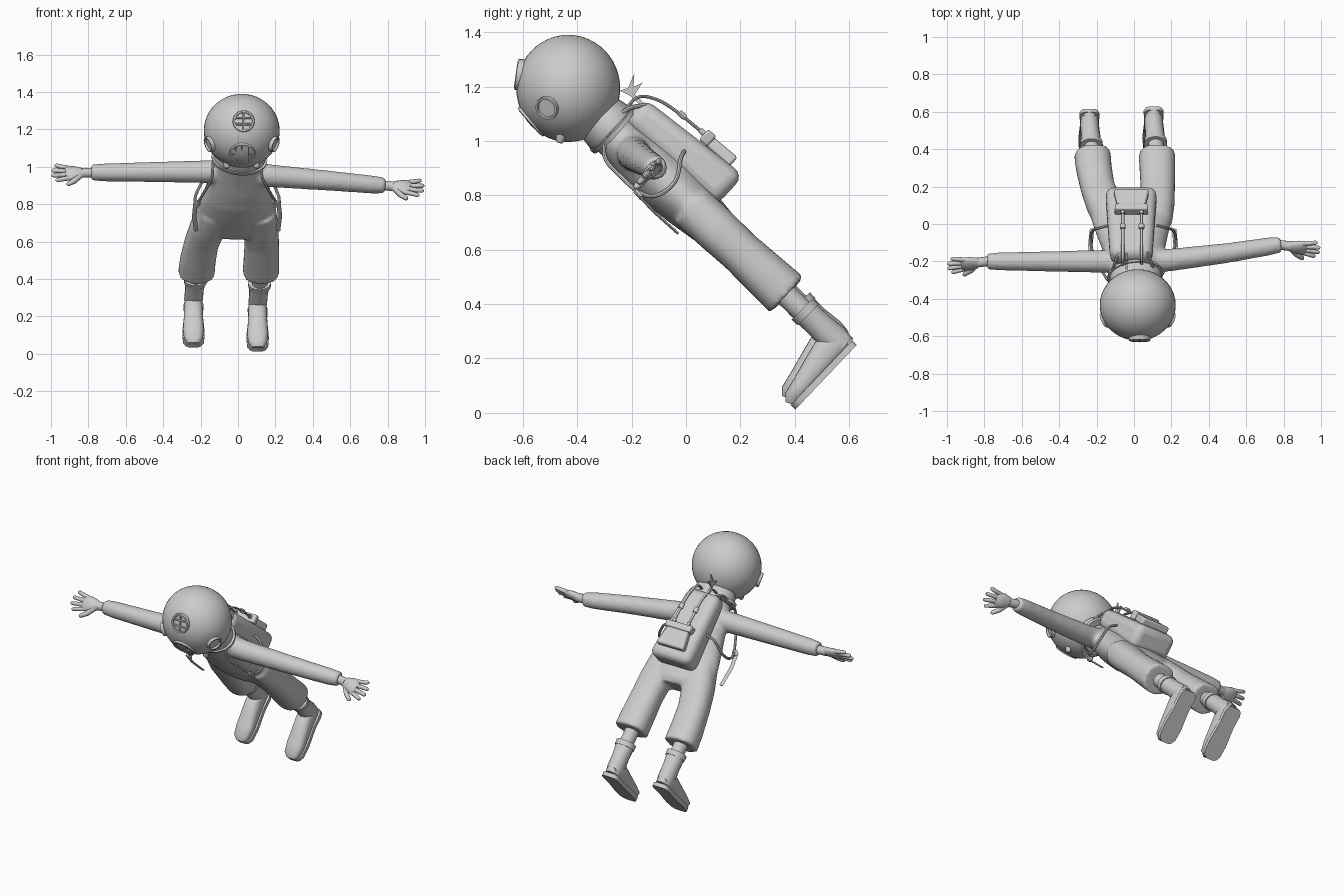
import bpy, bmesh, math
from mathutils import Vector as V

if "Cube" in bpy.data.objects:
    bpy.data.objects.remove(bpy.data.objects["Cube"])

grey = bpy.data.materials.new("plain_grey")
grey.diffuse_color = (0.6, 0.6, 0.6, 1)
grey.use_nodes = True
grey.node_tree.nodes["Principled BSDF"].inputs["Base Color"].default_value = grey.diffuse_color

# Tilted body frame: x sideways, t down the body, s towards the back
DOWN, BACK, NECK = V((0, .735, -.68)), V((0, .68, .735)), V((0, -.28, 1.05))
X = V((1, 0, 0))


def B(x, t, s):
    return NECK + X * x + DOWN * t + BACK * s


def tube(bm, pts, radii, ref=X, n=16, power=1.0):
    """Closed loft along pts; a list gives radii per ring, a tuple is (along ref, across)."""
    pts = [V(p) for p in pts]
    rings = []
    for i, p in enumerate(pts):
        tan = (pts[min(i + 1, len(pts) - 1)] - pts[max(i - 1, 0)]).normalized()
        u = (V(ref) - tan * tan.dot(V(ref))).normalized()
        w = tan.cross(u)
        r = radii[i] if isinstance(radii, list) else radii
        a, b = r if isinstance(r, tuple) else (r, r)
        ring = []
        for k in range(n):
            c, s = math.cos(2 * math.pi * k / n), math.sin(2 * math.pi * k / n)
            c = math.copysign(abs(c) ** power, c)
            s = math.copysign(abs(s) ** power, s)
            ring.append(bm.verts.new(p + u * a * c + w * b * s))
        rings.append(ring)
    for r0, r1 in zip(rings, rings[1:]):
        for k in range(n):
            bm.faces.new((r0[k], r0[(k + 1) % n], r1[(k + 1) % n], r1[k]))
    bm.faces.new(rings[0][::-1])
    bm.faces.new(rings[-1])


def finish(bm, name, bevel=0, angle=40):
    bmesh.ops.recalc_face_normals(bm, faces=bm.faces)
    me = bpy.data.meshes.new(name)
    bm.to_mesh(me)
    bm.free()
    ob = bpy.data.objects.new(name, me)
    bpy.context.collection.objects.link(ob)
    me.materials.append(grey)
    bpy.ops.object.select_all(action='DESELECT')
    ob.select_set(True)
    bpy.context.view_layer.objects.active = ob
    if bevel:
        m = ob.modifiers.new("bevel", 'BEVEL')
        m.width, m.segments = bevel, 4
    bpy.ops.object.shade_smooth_by_angle(angle=math.radians(angle))
    return ob


def part(name, pts, radii, **kw):
    bm = bmesh.new()
    tube(bm, pts, radii, **kw)
    return finish(bm, name)


def smooth_path(pts, steps=5):
    """Catmull-Rom through the points."""
    p = [V(q) for q in pts]
    p = [p[0] * 2 - p[1]] + p + [p[-1] * 2 - p[-2]]
    out = []
    for a, b, c, d in zip(p, p[1:], p[2:], p[3:]):
        for i in range(steps):
            f = i / steps
            out.append(.5 * (2 * b + (c - a) * f + (2 * a - 5 * b + 4 * c - d) * f * f
                             + (3 * b - a - 3 * c + d) * f ** 3))
    return out + [p[-2]]


def box(name, cx, hx_top, hx_low, t0, t1, s0, s1_top, s1, bevel):
    bm = bmesh.new()
    v = []
    for t, hx, sb in ((t0, hx_top, s1_top), (t1, hx_low, s1)):
        v.append([bm.verts.new(B(cx + x, t, s))
                  for x, s in ((-hx, s0), (hx, s0), (hx, sb), (-hx, sb))])
    bm.faces.new(v[0])
    bm.faces.new(v[1][::-1])
    for k in range(4):
        bm.faces.new((v[0][k], v[1][k], v[1][(k + 1) % 4], v[0][(k + 1) % 4]))
    return finish(bm, name, bevel)


# Suit: torso, trouser legs and sleeves fused into one skin
bm = bmesh.new()
torso = [(-.01, .10, .085), (.05, .125, .088), (.12, .145, .094), (.2, .165, .103), (.3, .188, .108),
         (.4, .21, .1), (.48, .222, .09), (.54, .215, .082), (.57, .19, .065)]
tube(bm, [B(-.02 * max(0, t - .2) / .37, t, -.008) for t, a, b in torso],
     [(a, b) for t, a, b in torso], n=32)
for c in ((-.115, -.165, -.195, -.215, -.222), (.105, .122, .127, .125, .123)):
    tube(bm, [B(x, t, -.01) for x, t in zip(c, (.42, .55, .66, .8, .893))],
         [(.1, .085), (.096, .084), (.092, .08), (.096, .086), (.098, .09)], n=24, power=.85)
tube(bm, [(-.02, -.2, .975), (-.2, -.2, .974), (-.5, -.2, .972), (-.72, -.2, .97), (-.785, -.2, .97)],
     [.066, .06, .053, .048, .042], ref=BACK, n=20)
tube(bm, [(.02, -.2, .965), (.2, -.192, .95), (.5, -.155, .925), (.72, -.12, .905), (.785, -.11, .9)],
     [.066, .06, .053, .048, .042], ref=BACK, n=20)
suit = finish(bm, "diving_suit", angle=60)
m = suit.modifiers.new("fuse", 'REMESH')
m.mode, m.voxel_size, m.use_smooth_shade = 'VOXEL', .011, True
m = suit.modifiers.new("soften", 'SMOOTH')
m.factor, m.iterations = .5, 4


# Hands: wrist, palm, four fingers and a thumb
def hand(side, wrist, out):
    o, w = V(out).normalized(), V(wrist)
    spread = (BACK - o * o.dot(BACK)).normalized()
    P = lambda a, b: w + o * a + spread * b
    bm = bmesh.new()
    tube(bm, [P(-.04, 0), P(.05, 0)], .026, ref=spread, n=14)
    tube(bm, [P(.03, 0), P(.055, 0), P(.09, 0), P(.125, 0), P(.138, 0)],
         [(.022, .018), (.034, .023), (.046, .024), (.046, .02), (.038, .012)], ref=spread, n=16)
    for b0, b1, a in ((-.034, -.05, .195), (-.011, -.016, .213), (.012, .02, .21), (.034, .056, .19)):
        tube(bm, [P(.11, b0), P((a + .11) / 2, (b0 + b1) / 2), P(a - .008, b1), P(a, b1)],
             [.013, .0125, .011, .005], ref=spread, n=10)
    tube(bm, [P(.06, -.02), P(.095, -.058), P(.13, -.08), P(.137, -.083)],
         [.016, .015, .012, .005], ref=spread, n=10)
    finish(bm, side + "_hand", angle=50)


hand("left", (-.787, -.2, .968), (-1, -.13, -.01))
hand("right", (.785, -.112, .9), (1, -.14, -.08))

# Shins and boots
for side, x, dy, dz in (("left", -.238, -.012, .022), ("right", .105, 0, 0)):
    Q = lambda y, z, k=0: V((x + k, y + dy, z + dz))
    part(side + "_shin", [Q(.34, .46, .012), Q(.46, .345, .012)], .042)
    part(side + "_boot_cuff", [Q(.428, .382, .01), Q(.45, .36, .01)], [(.062, .056), (.06, .054)], n=20)
    part(side + "_boot_shaft", [Q(.436, .374, .01), Q(.49, .322, .005), Q(.545, .27), Q(.575, .24)],
         [(.057, .05), (.05, .05), (.05, .056), (.045, .05)], n=20)
    heel, toe, up = Q(.628, .25), Q(.402, .012), V((0, -.725, .689))
    F = lambda f, h: heel.lerp(toe, f) + up * h
    foot = [(.03, .034, .03), (.1, .048, .048), (.3, .05, .055), (.5, .052, .047),
            (.75, .056, .037), (.92, .05, .031), (.99, .03, .02)]
    part(side + "_boot_foot", [F(f, h + .008) for f, a, h in foot], [(a, h) for f, a, h in foot],
         n=24, power=.8)
    # Sole plate
    bm = bmesh.new()
    half = [(0, .028), (.03, .044), (.1, .053), (.35, .05), (.7, .06), (.9, .056), (.97, .042), (1, .024)]
    edge = [(f, a) for f, a in half] + [(f, -a) for f, a in reversed(half)]
    face = bm.faces.new([bm.verts.new(F(f, 0) + X * a) for f, a in edge])
    ex = bmesh.ops.extrude_face_region(bm, geom=[face], use_keep_orig=True)
    bmesh.ops.translate(bm, vec=up * .024, verts=[v for v in ex["geom"] if isinstance(v, bmesh.types.BMVert)])
    finish(bm, side + "_boot_sole")

# Helmet dome and neck collar
HC = V((.02, -.433, 1.193))
bm = bmesh.new()
bmesh.ops.create_uvsphere(bm, u_segments=40, v_segments=24, radius=1)
for v in bm.verts:
    v.co = HC + V((v.co.x * .203, v.co.y * .191, v.co.z * .197))
finish(bm, "helmet_dome", angle=60)
part("neck_collar", [B(.012, -.09, 0), B(.01, -.035, 0), B(.008, .0, 0), B(.008, .014, 0)],
     [(.11, .09), (.128, .1), (.14, .106), (.138, .104)], n=32)
part("collar_flange", [B(.008, .004, 0), B(.006, .022, 0)], [(.15, .112), (.148, .11)], n=32)


# Helmet windows: rim, glass and guard bars
def porthole(name, pos, direction, r, depth, bars=()):
    p, d = V(pos), V(direction).normalized()
    side = (X if abs(d.x) < .7 else V((0, 0, 1)))
    side = (side - d * d.dot(side)).normalized()
    up = d.cross(side)
    bm = bmesh.new()
    tube(bm, [p - d * depth, p - d * .012], r * .95, ref=side, n=24)
    n = 24
    prof = [(r * .95, -depth), (r * 1.05, -.012), (r, 0), (r * .84, 0), (r * .8, -.016)]
    rings = [[bm.verts.new(p + d * h + (side * math.cos(a) + up * math.sin(a)) * q)
              for a in [2 * math.pi * k / n for k in range(n)]] for q, h in prof]
    for r0, r1 in zip(rings, rings[1:]):
        for k in range(n):
            bm.faces.new((r0[k], r0[(k + 1) % n], r1[(k + 1) % n], r1[k]))
    for off, ang in bars:
        a = side * math.cos(ang) + up * math.sin(ang)
        c = p - d * .004 + d.cross(a) * off * r
        h = a * r * .88 * math.sqrt(1 - off * off)
        tube(bm, [c - h, c + h], .006, ref=d, n=8)
    finish(bm, name, angle=35)


H = math.pi / 2
porthole("upper_window", (.03, -.624, 1.245), (0, -.985, .14), .056, .05, ((0, H), (.3, 0), (-.3, 0)))
porthole("front_window", (.022, -.574, 1.067), (0, -.75, -.66), .068, .06,
         ((-.5, H), (0, H), (.5, H), (0, 0)))
porthole("left_window", (-.162, -.515, 1.118), (-.88, -.4, -.33), .042, .04)
porthole("right_window", (.202, -.515, 1.118), (.88, -.4, -.33), .042, .04)
for k, x in enumerate((-.06, .1)):
    part("helmet_bolt_%d" % k, [(x, -.46, 1.03), (x, -.463, 1.0), (x, -.465, .992)], [.018, .016, .009], n=12)

# Backpack with pocket, flap and cords
box("backpack", -.015, .112, .138, .02, .482, .05, .165, .205, .045)
box("backpack_pocket", -.014, .07, .095, .29, .42, .19, .232, .238, .012)
box("pocket_flap", -.014, .09, .085, .27, .31, .19, .24, .242, .008)
for k, x in enumerate((-.06, .04)):
    part("backpack_strap_%d" % k,
         smooth_path([B(x, .0, .07), B(x, .0, .15), B(x, .06, .193), B(x, .15, .21), B(x, .265, .217)]),
         (.009, .006), n=8)
    part("strap_buckle_%d" % k, [B(x, .15, .213), B(x, .18, .214)], (.015, .012), n=10)
    part("strap_knob_%d" % k, [B(x, .25, .218), B(x, .275, .218)], .011, n=10)

# Shoulder straps, side loops and hanging strap ends
for side, g, e in (("left", -1, -.012), ("right", 1, .002)):
    S = lambda x, t, s: B(g * x + e, t, s)
    part(side + "_shoulder_strap",
         smooth_path([S(.07, .04, .15), S(.095, .0, .085), S(.12, .01, -.02), S(.128, .06, -.092),
                      S(.165, .15, -.105), S(.205, .25, -.1), S(.218, .3, -.06),
                      S(.212, .31, .02), S(.17, .27, .09), S(.12, .26, .12)]), (.008, .008), n=8)
    part(side + "_strap_end", [S(.215, .24, -.112), S(.222, .33, -.118), S(.212, .45, -.116)],
         [(.012, .005)] * 3, n=8)
    part(side + "_strap_buckle", [S(.2, .23, -.108), S(.212, .262, -.11)], (.017, .01), n=10)

# Small forked pennant on the pack top
bm = bmesh.new()
outline = [(-.15, 1.115), (-.205, 1.165), (-.243, 1.185), (-.213, 1.195), (-.19, 1.248),
           (-.193, 1.198), (-.16, 1.215), (-.188, 1.17), (-.14, 1.125)]
face = bm.faces.new([bm.verts.new((-.045, y, z)) for y, z in outline])
ex = bmesh.ops.extrude_face_region(bm, geom=[face], use_keep_orig=True)
bmesh.ops.translate(bm, vec=X * .01, verts=[v for v in ex["geom"] if isinstance(v, bmesh.types.BMVert)])
finish(bm, "pennant")
